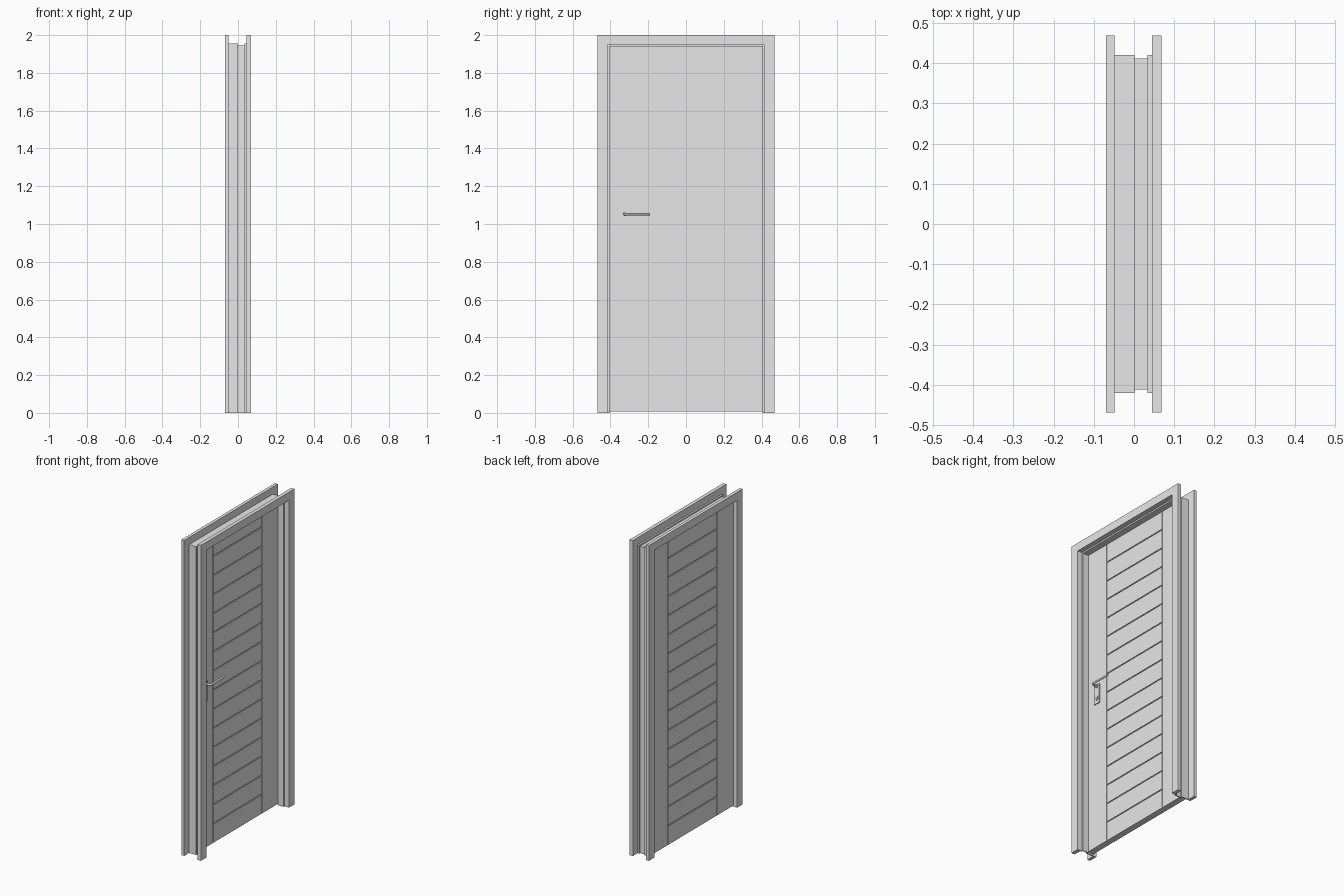
import bpy, bmesh, math
from mathutils import Matrix

old = bpy.data.objects.get("Cube")
if old:
    bpy.data.objects.remove(old)

grey = bpy.data.materials.new("plain grey")
grey.use_nodes = True
grey.diffuse_color = (0.8, 0.8, 0.8, 1)
for node in grey.node_tree.nodes:
    if node.type == 'BSDF_PRINCIPLED':
        node.inputs["Base Color"].default_value = grey.diffuse_color


def finish(name, bm):
    bmesh.ops.recalc_face_normals(bm, faces=bm.faces)
    mesh = bpy.data.meshes.new(name)
    bm.to_mesh(mesh)
    bm.free()
    obj = bpy.data.objects.new(name, mesh)
    bpy.context.collection.objects.link(obj)
    mesh.materials.append(grey)
    return obj


def box(name, x, y, z):
    bm = bmesh.new()
    size = [b - a for a, b in (x, y, z)]
    mid = [(a + b) / 2 for a, b in (x, y, z)]
    bmesh.ops.create_cube(bm, size=1, matrix=Matrix.Translation(mid) @ Matrix.Diagonal((*size, 1)))
    return finish(name, bm)


def disc(name, x0, x1, y, z, radius):
    bm = bmesh.new()
    place = Matrix.Translation(((x0 + x1) / 2, y, z)) @ Matrix.Rotation(math.pi / 2, 4, 'Y')
    bmesh.ops.create_cone(bm, cap_ends=True, segments=24, radius1=radius, radius2=radius,
                          depth=x1 - x0, matrix=place)
    obj = finish(name, bm)
    bpy.ops.object.select_all(action='DESELECT')
    obj.select_set(True)
    bpy.context.view_layer.objects.active = obj
    bpy.ops.object.shade_smooth_by_angle()
    return obj


def door_surround(name, profile):
    """Sweep a closed (depth, half width) profile up, across and down the opening."""
    bm = bmesh.new()
    loops = []
    for side, upper in ((-1, False), (-1, True), (1, True), (1, False)):
        loops.append([bm.verts.new((x, side * w, min(w + 1.535, 2.0) if upper else 0))
                      for x, w in profile])
    n = len(profile)
    for a, b in zip(loops, loops[1:]):
        for i in range(n):
            j = (i + 1) % n
            bm.faces.new((a[i], a[j], b[j], b[i]))
    bm.faces.new(loops[0])
    bm.faces.new(loops[-1])
    return finish(name, bm)


# Flat trims on both sides of the wall
OUT, IN = 0.469, 0.414
for name, a, b in (("back_trim", -0.069, -0.049), ("front_trim", 0.045, 0.068)):
    door_surround(name, [(a, IN), (b, IN), (b, OUT), (a, OUT)])

# Folded jamb with a rebate for the leaf and a raised stop
door_surround("jamb", [(-0.049, 0.414), (-0.003, 0.414), (-0.003, 0.405), (0.037, 0.405),
                       (0.037, 0.414), (0.045, 0.414), (0.045, 0.42), (0.034, 0.42),
                       (0.034, 0.411), (0.001, 0.411), (0.001, 0.42), (-0.049, 0.42)])

# Door leaf: thin core, two stiles and a stack of slats with open grooves
BACK, FACE = -0.044, -0.004
BOTTOM, TOP = 0.008, 1.946
EDGE, MID, GAP = 0.412, 0.245, 0.003
box("leaf_core", (BACK + 0.005, FACE - 0.005), (-EDGE + 0.01, EDGE - 0.01), (BOTTOM, TOP))
box("right_stile", (BACK, FACE), (-EDGE, -MID - GAP), (BOTTOM, TOP))
box("left_stile", (BACK, FACE), (MID + GAP, EDGE), (BOTTOM, TOP))
COUNT = 16
pitch = (TOP - BOTTOM) / COUNT
for i in range(COUNT):
    low = BOTTOM + i * pitch + (GAP if i else 0)
    high = BOTTOM + (i + 1) * pitch - (GAP if i < COUNT - 1 else 0)
    box(f"slat_{i + 1}", (BACK, FACE), (-MID + GAP, MID - GAP), (low, high))

# Handle plate, lock and collar
HY, HZ = -0.327, 1.05
box("handle_plate", (FACE, FACE + 0.006), (HY - 0.022, HY + 0.022), (0.938, 1.062))
disc("lock_ring", FACE, FACE + 0.01, HY, 0.973, 0.015)
disc("lock_core", FACE, FACE + 0.013, HY, 0.973, 0.006)
disc("lever_collar", FACE, FACE + 0.012, HY, HZ, 0.011)

# Bent lever
curve = bpy.data.curves.new("lever", 'CURVE')
curve.dimensions = '3D'
curve.bevel_depth = 0.006
curve.bevel_resolution = 3
curve.use_fill_caps = True
path = [(FACE, HY), (0.026, HY), (0.033, HY + 0.006), (0.036, HY + 0.018), (0.034, -0.19)]
spline = curve.splines.new('POLY')
spline.points.add(len(path) - 1)
for point, (x, y) in zip(spline.points, path):
    point.co = (x, y, HZ + 0.002, 1)
curve.materials.append(grey)
lever = bpy.data.objects.new("lever", curve)
bpy.context.collection.objects.link(lever)
